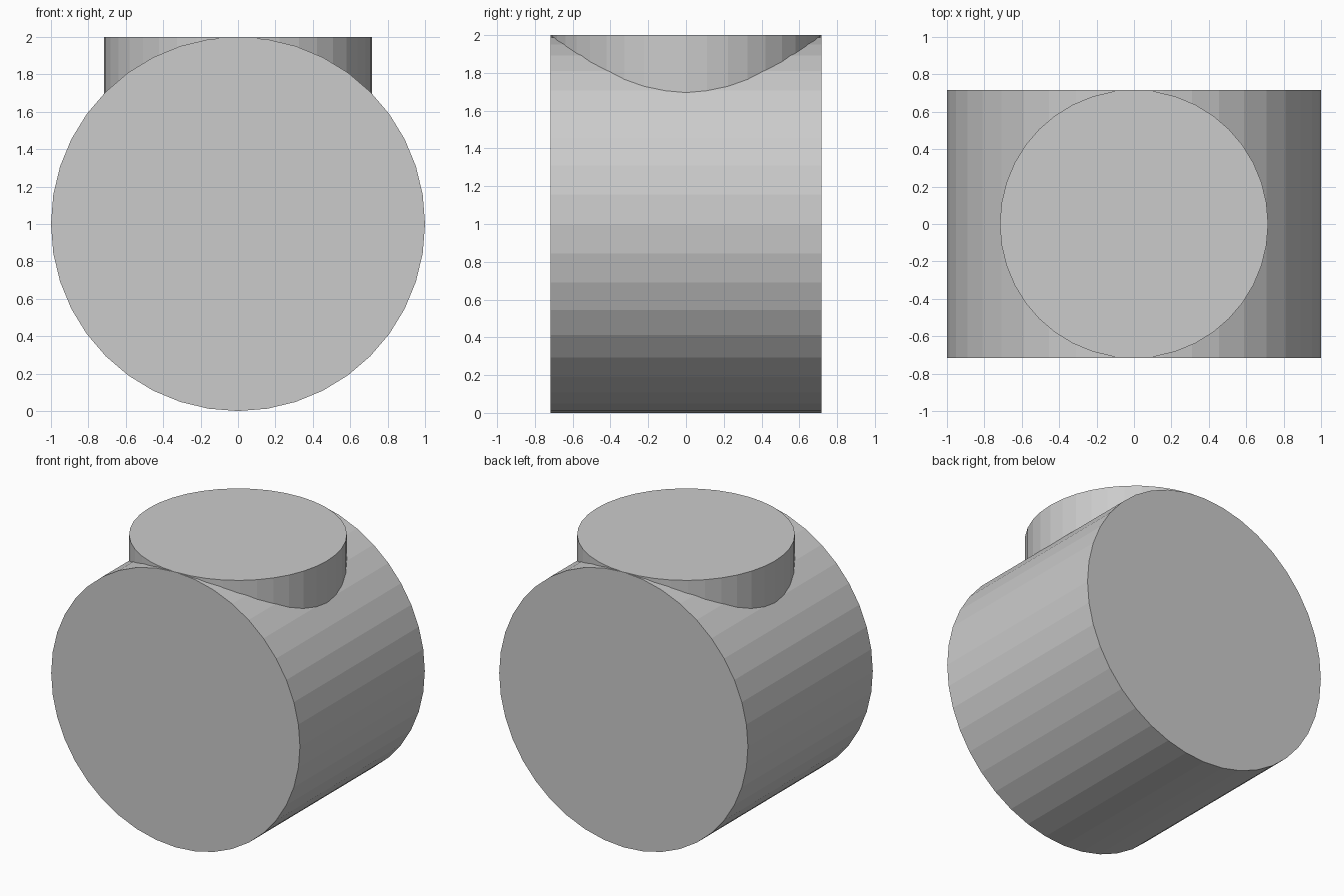
import bpy
from math import pi

if "Cube" in bpy.data.objects:
    bpy.data.objects.remove(bpy.data.objects["Cube"])

R = 0.717   # collar radius and half the barrel length


def cylinder(name, radius, z0, z1):
    bpy.ops.mesh.primitive_cylinder_add(vertices=40, radius=radius, depth=z1 - z0,
                                        location=(0, 0, (z0 + z1) / 2))
    ob = bpy.context.object
    ob.name = name
    return ob


# upright round collar, sunk into the barrel
collar = cylinder("round_collar", R, 1.0, 2.0)
collar.hide_render = True
collar.hide_viewport = False

# big barrel lying along y
barrel = cylinder("barrel_with_collar", 1.0, 1 - R, 1 + R)
barrel.rotation_euler = (pi / 2, 0, 0)

# merge both into one solid
union = barrel.modifiers.new("join_collar", 'BOOLEAN')
union.operation = 'UNION'
union.solver = 'EXACT'
union.object = collar
bpy.context.view_layer.objects.active = barrel
bpy.ops.object.modifier_apply(modifier=union.name)
bpy.data.objects.remove(collar)
